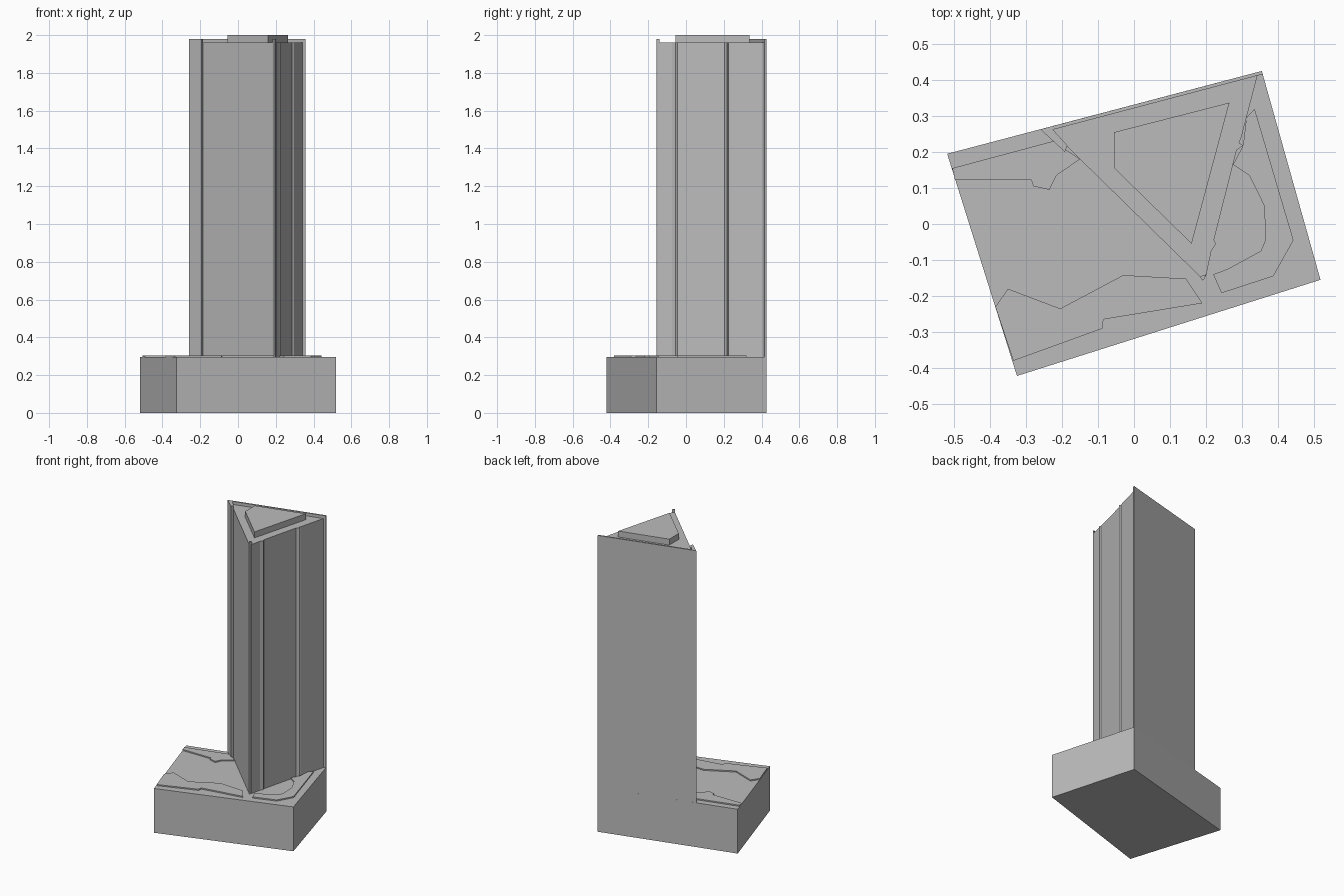
import bpy
import bmesh

cube = bpy.data.objects.get("Cube")
if cube:
    bpy.data.objects.remove(cube, do_unlink=True)

grey = bpy.data.materials.new("plain grey")
grey.use_nodes = True
colour = (0.5, 0.5, 0.5, 1)
grey.diffuse_color = colour
grey.node_tree.nodes["Principled BSDF"].inputs["Base Color"].default_value = colour

GROUND, ROOF, PARAPET, TOP = 0.296, 1.96, 1.98, 2.0


def prism(name, outline, bottom, top):
    """Extrude a flat outline upward into a closed solid."""
    bm = bmesh.new()
    face = bm.faces.new([bm.verts.new((x, y, bottom)) for x, y in outline])
    grown = bmesh.ops.extrude_face_region(bm, geom=[face], use_keep_orig=True)
    moved = [g for g in grown["geom"] if isinstance(g, bmesh.types.BMVert)]
    bmesh.ops.translate(bm, verts=moved, vec=(0, 0, top - bottom))
    bmesh.ops.recalc_face_normals(bm, faces=bm.faces)
    mesh = bpy.data.meshes.new(name)
    bm.to_mesh(mesh)
    bm.free()
    mesh.materials.append(grey)
    obj = bpy.data.objects.new(name, mesh)
    bpy.context.collection.objects.link(obj)
    return obj


# Ground block
prism("base_block", [(-.519, .195), (.355, .425), (.518, -.155), (-.325, -.422)],
      0, GROUND)

# Wedge tower with shallow grooves along its sides
prism("tower_core", [(-.225, .262), (.343, .413), (.298, .24), (.292, .225),
                     (.303, .218), (.285, .205), (.222, -.045), (.228, -.055),
                     (.215, -.075), (.2, -.145), (.185, -.148), (-.15, .18),
                     (-.19, .22)], GROUND, ROOF)

# Back wall rising above the roof, with its folded left end
prism("back_wall", [(-.26, .263), (.355, .425), (.358, .416), (-.225, .262),
                    (-.185, .218), (-.192, .2)], GROUND, PARAPET)

# Slim fin at the sharp front corner
prism("corner_fin", [(.183, -.146), (.2, -.14), (.196, -.152), (.19, -.157)],
      GROUND, PARAPET)

# Rooftop plant room
prism("roof_box", [(-.055, .255), (.265, .337), (.16, -.055), (-.055, .155)],
      ROOF, TOP)

# Raised paving areas
paving = {
    "left_paving": [(-.505, .155), (-.225, .23), (-.15, .18), (-.215, .135),
                    (-.235, .095), (-.28, .105), (-.285, .122), (-.497, .122)],
    "front_paving": [(-.385, -.23), (-.35, -.18), (-.205, -.235), (-.03, -.142),
                     (.145, -.152), (.19, -.22), (-.085, -.265), (-.087, -.29),
                     (-.335, -.38)],
    "right_paving": [(.335, .32), (.443, -.045), (.387, -.145), (.243, -.192),
                     (.22, -.14), (.26, -.125), (.352, -.075), (.365, -.045),
                     (.362, .05), (.32, .135), (.275, .165), (.303, .218),
                     (.312, .295)],
}
for name, outline in paving.items():
    prism(name, outline, GROUND, GROUND + .008)
